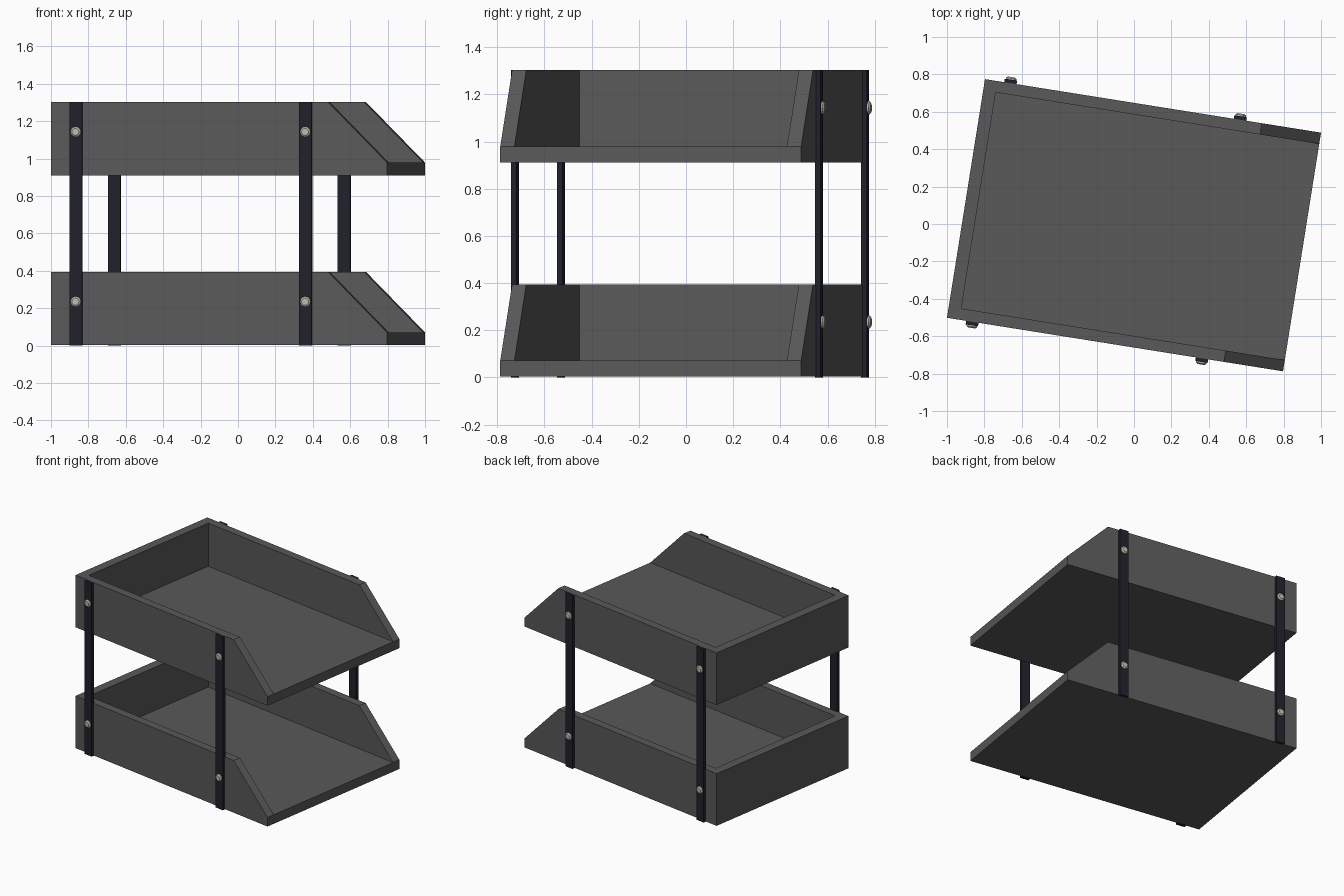
import bpy, bmesh, math
from mathutils import Matrix

if "Cube" in bpy.data.objects:
    bpy.data.objects.remove(bpy.data.objects["Cube"])

# Overall placement: the whole rack is turned slightly about z
PLACE = Matrix.Translation((0, -0.0065, 0)) @ Matrix.Rotation(math.radians(-9.05), 4, 'Z')
L, W, H = 0.9097, 0.646, 0.392      # tray half length, half width, height
FLOOR, SIDE, BACK, SLOPE = 0.068, 0.061, 0.068, 0.32
TOP = 1.303


def material(name, rgb):
    m = bpy.data.materials.new(name)
    m.diffuse_color = (*rgb, 1)
    m.use_nodes = True
    m.node_tree.nodes["Principled BSDF"].inputs["Base Color"].default_value = m.diffuse_color
    return m


GREY = material("charcoal grey", (0.1, 0.1, 0.1))
DARK = material("dark blue black", (0.015, 0.0145, 0.025))
STEEL = material("pale metal", (0.52, 0.49, 0.43))


def finish(bm, name, mat):
    bmesh.ops.recalc_face_normals(bm, faces=bm.faces)
    bm.transform(PLACE)
    me = bpy.data.meshes.new(name)
    bm.to_mesh(me)
    bm.free()
    me.materials.append(mat)
    ob = bpy.data.objects.new(name, me)
    bpy.context.collection.objects.link(ob)
    return ob


# Open-fronted tray with sloping side ends
def tray(name, z):
    bm = bmesh.new()
    pts = {'A': (-L, 0), 'B': (L, 0), 'C': (L, FLOOR), 'D': (L - SLOPE, H),
           'E': (-L, H), 'P': (-L + BACK, FLOOR), 'Q': (-L + BACK, H)}
    ys = {'0': -W, '1': -W + SIDE, '2': W - SIDE, '3': W}
    cache = {}

    def face(text):
        vs = []
        for k in text.split():
            if k not in cache:
                x, h = pts[k[0]]
                cache[k] = bm.verts.new((x, ys[k[1]], z + h))
            vs.append(cache[k])
        bm.faces.new(vs)

    for o, i in (('0', '1'), ('3', '2')):
        face(' '.join(c + o for c in 'ABCDE'))            # outer side
        face(' '.join(c + i for c in 'PCDQ'))             # inner side
        face(f'C{o} C{i} D{i} D{o}')                      # sloping end
        face(f'E{o} D{o} D{i} Q{i}')                      # top rim
    face('E0 Q1 Q2 E3')                                   # back rim
    face('A0 B0 B3 A3')                                   # underside
    face('A0 A3 E3 E0')                                   # outer back
    face('B0 B3 C3 C2 C1 C0')                             # front lip
    face('P1 C1 C2 P2')                                   # floor
    face('P1 P2 Q2 Q1')                                   # inner back
    finish(bm, name, GREY)


tray("lower_tray", 0.003)
tray("upper_tray", TOP - H)

# Four flat posts, each with two bolts
for sx, x in (("rear", -0.772), ("fore", 0.471)):
    for sy, s in (("front", -1), ("back", 1)):
        bm = bmesh.new()
        bmesh.ops.create_cube(bm, size=1, matrix=Matrix.Translation((x, s * 0.653, TOP / 2))
                              @ Matrix.Diagonal((0.067, 0.024, TOP, 1)))
        finish(bm, f"{sx}_{sy}_post", DARK)
        for level, z in (("lower", 0.235), ("upper", 1.143)):
            bm = bmesh.new()
            for r1, r2, y0, y1 in ((0.028, 0.028, 0.660, 0.672), (0.028, 0.019, 0.672, 0.679)):
                m = (Matrix.Translation((x, s * (y0 + y1) / 2, z))
                     @ Matrix.Rotation(-s * math.pi / 2, 4, 'X'))
                bmesh.ops.create_cone(bm, cap_ends=True, segments=12, radius1=r1,
                                      radius2=r2, depth=y1 - y0, matrix=m)
            finish(bm, f"{sx}_{sy}_{level}_bolt", STEEL)
